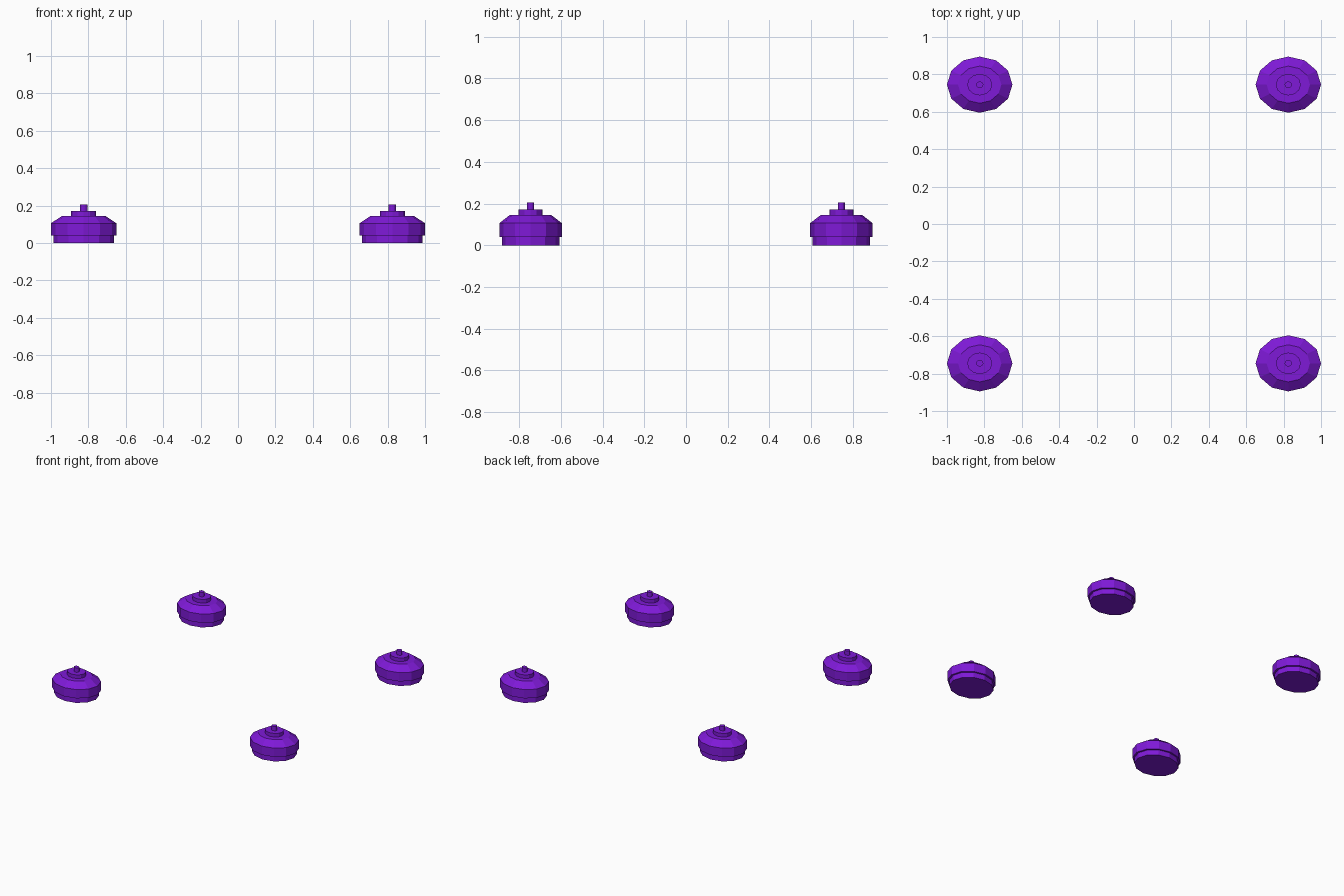
import bpy, bmesh
from math import cos, sin, tau

if "Cube" in bpy.data.objects:
    bpy.data.objects.remove(bpy.data.objects["Cube"])

SIDES = 12
SQUASH = 0.857          # feet are narrower in y than in x
CX, CY = 0.825, 0.745   # corner positions

# radius, height: base ring, wide body with sloped shoulder, cap, pin
PROFILE = [(0.161, 0), (0.161, 0.04), (0.175, 0.04), (0.175, 0.106),
           (0.116, 0.145), (0.067, 0.145), (0.067, 0.172),
           (0.02, 0.172), (0.02, 0.205)]

purple = bpy.data.materials.new("purple")
purple.diffuse_color = (0.21, 0.01, 0.68, 1)
purple.use_nodes = True
purple.node_tree.nodes["Principled BSDF"].inputs["Base Color"].default_value = purple.diffuse_color


def lathe(name, profile):
    """Closed, flat-faced oval turning."""
    bm = bmesh.new()
    rings = [[bm.verts.new((r * cos(tau * i / SIDES), r * SQUASH * sin(tau * i / SIDES), z))
              for i in range(SIDES)] for r, z in profile]
    for low, high in zip(rings, rings[1:]):
        for i in range(SIDES):
            j = (i + 1) % SIDES
            bm.faces.new((low[i], low[j], high[j], high[i]))
    bm.faces.new(rings[0][::-1])
    bm.faces.new(rings[-1])
    bmesh.ops.recalc_face_normals(bm, faces=bm.faces)
    mesh = bpy.data.meshes.new(name)
    bm.to_mesh(mesh)
    bm.free()
    mesh.materials.append(purple)
    return mesh


# One foot at each corner
foot = lathe("foot", PROFILE)
for side, sx in (("left", -1), ("right", 1)):
    for end, sy in (("front", -1), ("back", 1)):
        obj = bpy.data.objects.new(f"{end}_{side}_foot", foot)
        obj.location = (sx * CX, sy * CY, 0)
        bpy.context.collection.objects.link(obj)
